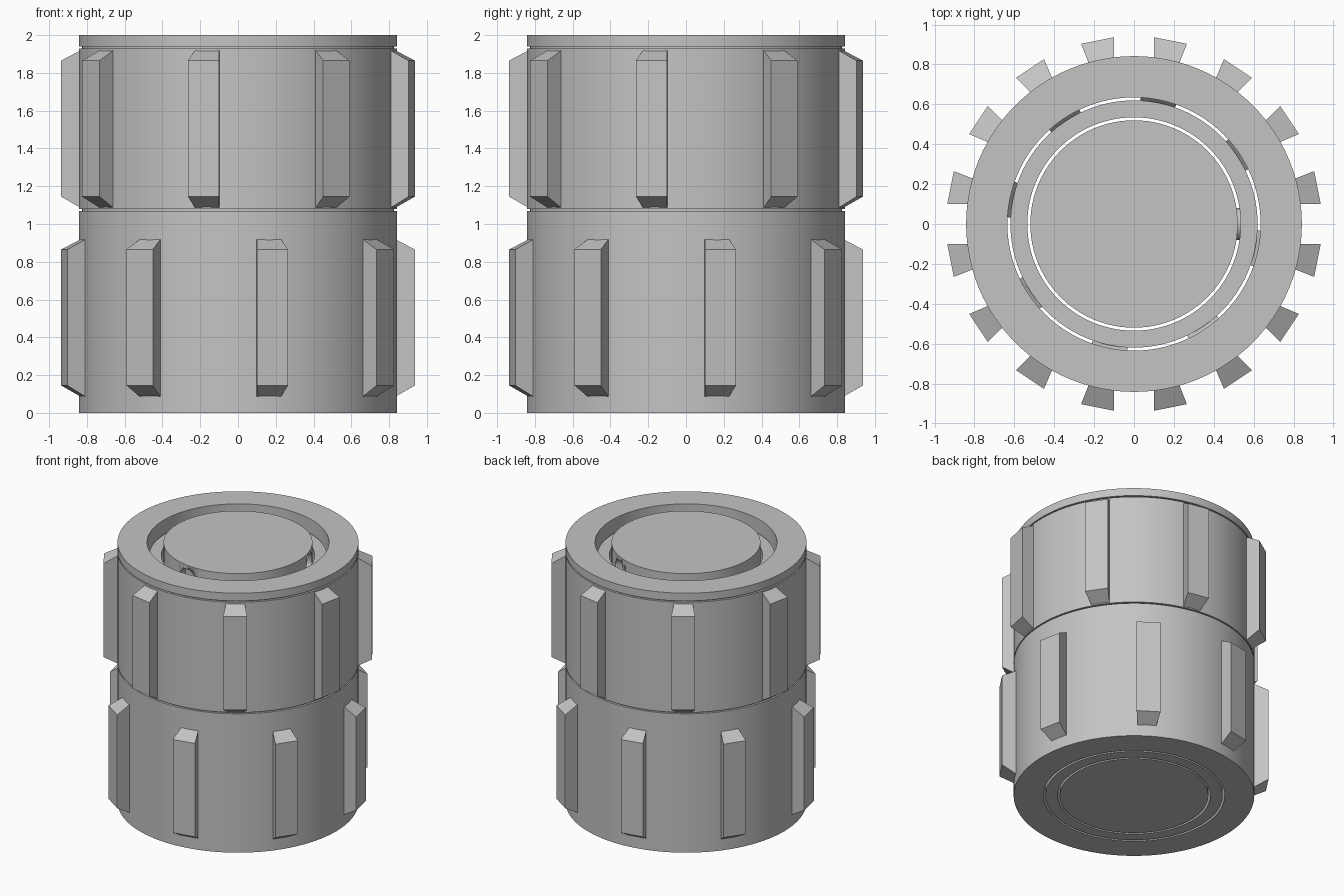
import bpy, bmesh
from math import cos, sin, pi, radians
from mathutils import Matrix, Vector

cube = bpy.data.objects.get("Cube")
if cube:
    bpy.data.objects.remove(cube, do_unlink=True)

SIDES = 96

grey = bpy.data.materials.new("plain grey")
grey.use_nodes = True
COLOUR = (0.55, 0.55, 0.55, 1)
grey.diffuse_color = COLOUR
grey.node_tree.nodes["Principled BSDF"].inputs["Base Color"].default_value = COLOUR


def finish(bm, name, smooth=False):
    bmesh.ops.recalc_face_normals(bm, faces=bm.faces)
    mesh = bpy.data.meshes.new(name)
    bm.to_mesh(mesh)
    bm.free()
    mesh.materials.append(grey)
    obj = bpy.data.objects.new(name, mesh)
    bpy.context.collection.objects.link(obj)
    if smooth:
        bpy.ops.object.select_all(action='DESELECT')
        obj.select_set(True)
        bpy.context.view_layer.objects.active = obj
        bpy.ops.object.shade_smooth_by_angle(angle=radians(30))
    return obj


def lathe(name, profile):
    """Revolve a closed (radius, height) outline around the z axis."""
    bm = bmesh.new()
    rings = []
    for i in range(SIDES):
        a = 2 * pi * i / SIDES
        rings.append([bm.verts.new((r * cos(a), r * sin(a), z)) for r, z in profile])
    n = len(profile)
    for i in range(SIDES):
        here, there = rings[i], rings[(i + 1) % SIDES]
        for j in range(n):
            k = (j + 1) % n
            bm.faces.new((here[j], there[j], there[k], here[k]))
    return finish(bm, name, True)


def lug_ring(name, angle, base, r_in, r_out, half_in, half_out):
    """Eight dovetail grip lugs with sloped ends."""
    bm = bmesh.new()
    for i in range(8):
        turn = Matrix.Rotation(radians(angle + 45 * i), 4, 'Z')
        inner, outer = [[bm.verts.new(turn @ Vector((r, t, base + z)))
                         for t, z in ((-w, lo), (w, lo), (w, hi), (-w, hi))]
                        for r, w, lo, hi in ((r_in, half_in, 0, 0.835),
                                             (r_out, half_out, 0.06, 0.78))]
        bm.faces.new(inner)
        bm.faces.new(outer)
        for j in range(4):
            k = (j + 1) % 4
            bm.faces.new((inner[j], inner[k], outer[k], outer[j]))
    return finish(bm, name)


def disc(name, angle, radius, depth, r_mid, z):
    """Short cylinder pointing outwards."""
    bm = bmesh.new()
    place = (Matrix.Rotation(radians(angle), 4, 'Z')
             @ Matrix.Translation((r_mid, 0, z)) @ Matrix.Rotation(pi / 2, 4, 'Y'))
    bmesh.ops.create_cone(bm, cap_ends=True, segments=32, radius1=radius,
                          radius2=radius, depth=depth, matrix=place)
    return finish(bm, name, True)


# Outer shell: lower sleeve, upper collar and top rim, split by thin grooves
R, G, BORE = 0.842, 0.825, 0.635
lathe("outer_shell", [(BORE, 0), (R, 0), (R, 1.07), (G, 1.07), (G, 1.08),
                      (R, 1.08), (R, 1.93), (G, 1.93), (G, 1.94),
                      (R, 1.94), (R, 2), (BORE, 2)])

# Middle tube, recessed at the top
lathe("middle_tube", [(0.535, 0), (0.62, 0), (0.62, 1.9), (0.535, 1.9)])

# Solid core
bm = bmesh.new()
bmesh.ops.create_cone(bm, cap_ends=True, segments=SIDES, radius1=0.52, radius2=0.52,
                      depth=2, matrix=Matrix.Translation((0, 0, 1)))
core = finish(bm, "core", True)

# Round side holes in the core
for i, angle in enumerate((20, 62, 262)):
    cutter = disc(f"hole_cutter_{i + 1}", angle, 0.075, 0.12, 0.52, 1.895)
    cutter.hide_render = True
    cutter.hide_set(True)
    cut = core.modifiers.new("side hole", 'BOOLEAN')
    cut.operation = 'DIFFERENCE'
    cut.solver = 'EXACT'
    cut.object = cutter

# Locking pin between core and tube
disc("locking_pin", 0, 0.08, 0.06, 0.515, 1.5)

# Grip lugs, the two rows staggered by half a step
lug_ring("upper_lugs", 33.75, 1.085, 0.835, 0.938, 0.065, 0.084)
lug_ring("lower_lugs", 11.25, 0.085, 0.835, 0.938, 0.065, 0.084)

# Inner keys that bridge the bore gap
lug_ring("inner_keys", 33.75, 1.085, 0.66, 0.615, 0.09, 0.09)
